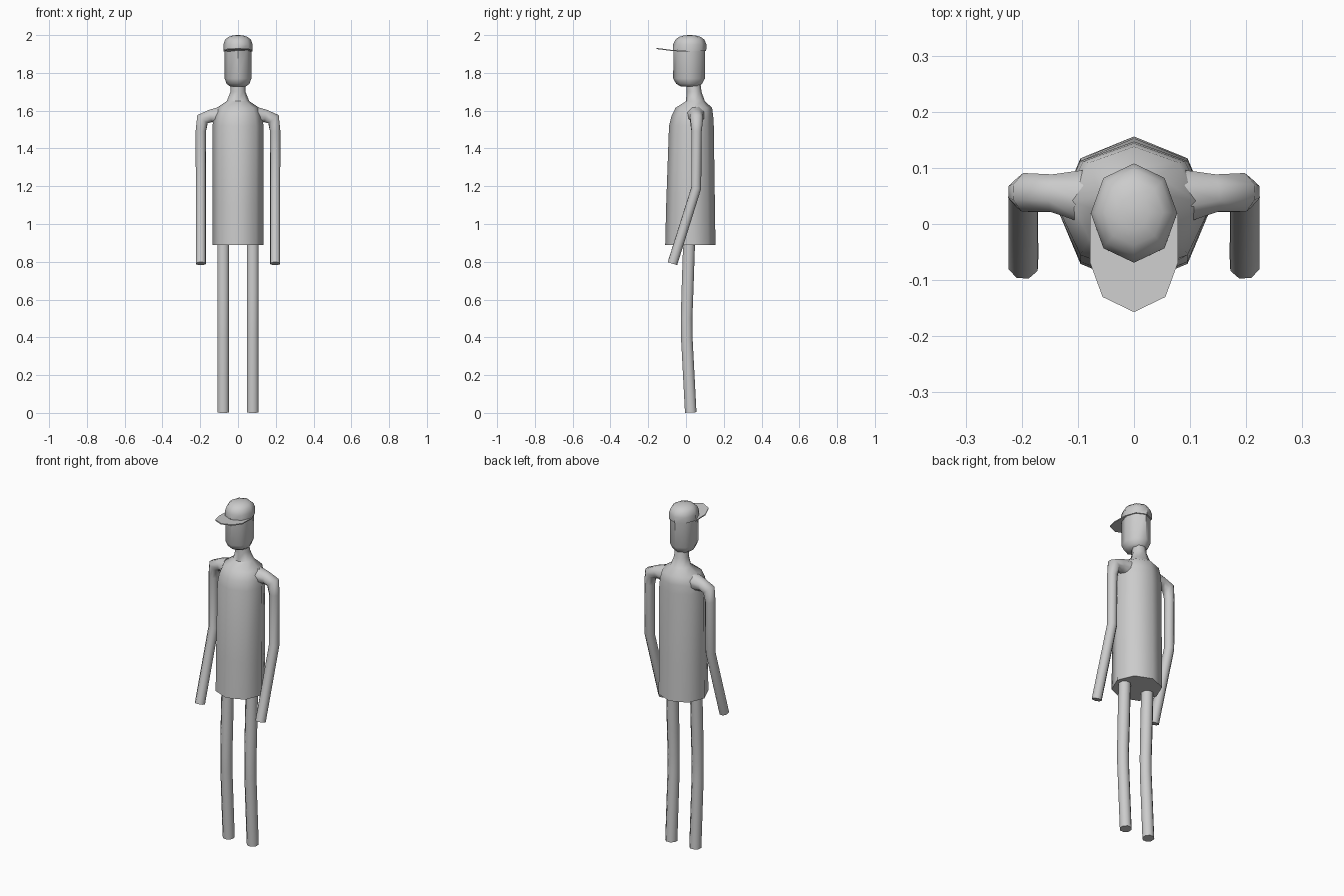
import bpy, bmesh, math
from mathutils import Vector

if "Cube" in bpy.data.objects:
    bpy.data.objects.remove(bpy.data.objects["Cube"])


def finish(name, bm, angle=50):
    bmesh.ops.recalc_face_normals(bm, faces=bm.faces[:])
    mesh = bpy.data.meshes.new(name)
    bm.to_mesh(mesh)
    bm.free()
    ob = bpy.data.objects.new(name, mesh)
    bpy.context.collection.objects.link(ob)
    bpy.ops.object.select_all(action='DESELECT')
    ob.select_set(True)
    bpy.context.view_layer.objects.active = ob
    bpy.ops.object.shade_smooth_by_angle(angle=math.radians(angle))
    return ob


def skin(name, rings, angle=50):
    bm = bmesh.new()
    rows = [[bm.verts.new(p) for p in ring] for ring in rings]
    n = len(rows[0])
    for a, b in zip(rows, rows[1:]):
        for i in range(n):
            j = (i + 1) % n
            bm.faces.new((a[i], a[j], b[j], b[i]))
    bm.faces.new(rows[0])
    bm.faces.new(rows[-1])
    return finish(name, bm, angle)


def loft(name, sections, n=8, angle=50):
    # sections: height, half width, front y, back y
    rings = []
    for z, rx, y0, y1 in sections:
        cy, ry = (y0 + y1) / 2, (y1 - y0) / 2
        rings.append([(rx * math.cos(math.tau * i / n),
                       cy + ry * math.sin(math.tau * i / n), z) for i in range(n)])
    return skin(name, rings, angle)


def tube(name, path, n=8, start=(0, 1, 0), phase=0.5):
    # path: x, y, z, radius; frame carried along the path
    pts = [Vector(p[:3]) for p in path]
    u, rings = Vector(start), []
    for k, p in enumerate(pts):
        d1 = (p - pts[max(k - 1, 0)]).normalized()
        d2 = (pts[min(k + 1, len(pts) - 1)] - p).normalized()
        t = (d1 + d2).normalized()
        u = (u - t * u.dot(t)).normalized()
        v = t.cross(u)
        r = path[k][3]
        rings.append([p + r * (u * math.cos(math.tau * (i + phase) / n)
                               + v * math.sin(math.tau * (i + phase) / n))
                      for i in range(n)])
    return skin(name, rings)


# Long coat with sloping shoulders and neck
loft("coat", [
    (0.89, 0.135, -0.11, 0.156), (1.1, 0.135, -0.105, 0.153),
    (1.52, 0.135, -0.09, 0.147), (1.57, 0.128, -0.077, 0.144),
    (1.615, 0.112, -0.056, 0.138), (1.65, 0.06, 0.0, 0.1),
    (1.70, 0.040, 0.003, 0.082), (1.76, 0.037, 0.0, 0.075)])

# Head
loft("head", [
    (1.727, 0.040, -0.025, 0.07), (1.742, 0.060, -0.052, 0.085),
    (1.77, 0.071, -0.068, 0.1), (1.94, 0.071, -0.066, 0.1)])

# Cap crown
loft("cap", [
    (1.917, 0.077, -0.069, 0.107), (1.95, 0.077, -0.069, 0.108),
    (1.975, 0.069, -0.057, 0.098), (1.99, 0.052, -0.038, 0.079),
    (1.998, 0.028, -0.011, 0.052), (2.0, 0.006, 0.014, 0.026)])

# Cap visor
outline = [(-0.078, 0.02, 1.916), (-0.078, -0.07, 1.918), (-0.056, -0.13, 1.926),
           (0, -0.157, 1.929), (0.056, -0.13, 1.926), (0.078, -0.07, 1.918),
           (0.078, 0.02, 1.916)]
skin("visor", [[(x, y, z - 0.003) for x, y, z in outline],
               [(x, y, z + 0.003) for x, y, z in outline]])

for s, side in ((-1, "right"), (1, "left")):
    # Arm with shoulder, bent at the elbow
    tube("arm_" + side, [
        (s * 0.07, 0.048, 1.575, 0.056), (s * 0.145, 0.055, 1.572, 0.036),
        (s * 0.188, 0.056, 1.555, 0.037), (s * 0.197, 0.056, 1.49, 0.029),
        (s * 0.197, 0.054, 1.19, 0.028), (s * 0.197, -0.072, 0.79, 0.028)])
    # Leg, slightly bent at the knee
    tube("leg_" + side, [
        (s * 0.078, 0.018, 0.95, 0.034), (s * 0.078, 0.008, 0.65, 0.034),
        (s * 0.078, 0.003, 0.50, 0.033), (s * 0.078, 0.004, 0.40, 0.033),
        (s * 0.078, 0.025, 0.002, 0.033)])
